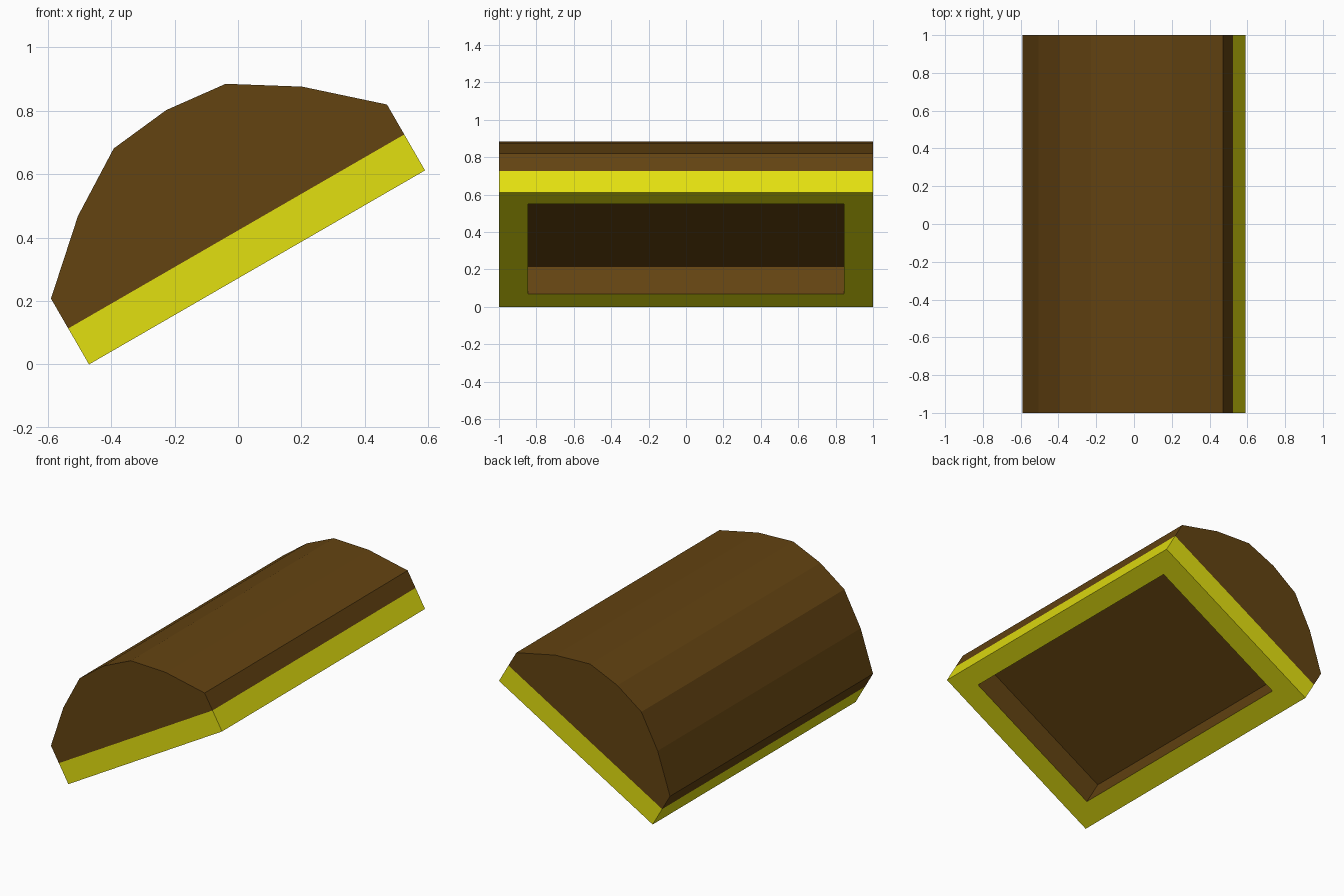
import bpy, bmesh, math
from mathutils import Matrix, Vector

if "Cube" in bpy.data.objects:
    bpy.data.objects.remove(bpy.data.objects["Cube"])

W = 1.224            # depth of the lid along its sloped base
BAND = 0.131         # height of the yellow band
CAVITY = 0.167       # depth of the hollow underneath
TILT = math.radians(30)


def material(name, rgb):
    m = bpy.data.materials.new(name)
    m.diffuse_color = (*rgb, 1)
    m.use_nodes = True
    m.node_tree.nodes["Principled BSDF"].inputs["Base Color"].default_value = m.diffuse_color
    return m


wood = material("brown wood", (0.125, 0.056, 0.0056))
gold = material("yellow trim", (0.768, 0.745, 0.005))

# Half-barrel profile: symmetric arch over a flat base
rise = [0.24, 0.423, 0.551, 0.573, 0.551, 0.423, 0.24]
profile = [(0, 0)] + [(W * i / 6, h) for i, h in enumerate(rise)] + [(W, 0)]

bm = bmesh.new()
face = bm.faces.new([bm.verts.new((u, -1, h)) for u, h in profile])
ext = bmesh.ops.extrude_face_region(bm, geom=[face])
bmesh.ops.translate(bm, vec=(0, 2, 0),
                    verts=[g for g in ext["geom"] if isinstance(g, bmesh.types.BMVert)])
if not any(f.calc_center_median().y < -0.99 for f in bm.faces):
    bm.faces.new([v for v in bm.verts if v.co.y < -0.99])
bmesh.ops.recalc_face_normals(bm, faces=bm.faces)

# Yellow band around the bottom edge
bmesh.ops.bisect_plane(bm, geom=bm.verts[:] + bm.edges[:] + bm.faces[:],
                       plane_co=(0, 0, BAND), plane_no=(0, 0, 1))
for f in bm.faces:
    f.material_index = 1 if f.calc_center_median().z < BAND else 0

# Rim and hollow underside
base = min(bm.faces, key=lambda f: f.calc_center_median().z)
bmesh.ops.inset_region(bm, faces=[base], thickness=0.1)
for v in base.verts:
    v.co.x = 0.14 if v.co.x < W / 2 else W - 0.124
    v.co.y = math.copysign(0.845, v.co.y)
ext = bmesh.ops.extrude_discrete_faces(bm, faces=[base])
ceiling = ext["faces"][0]
for v in ceiling.verts:
    v.co.z = CAVITY
ceiling.material_index = 0
for e in ceiling.edges:
    for f in e.link_faces:
        f.material_index = 0

# Tilt the open lid so its hinge edge rests on the ground
bm.transform(Matrix.Translation(Vector((-0.47, 0, 0))) @ Matrix.Rotation(-TILT, 4, 'Y'))
bmesh.ops.recalc_face_normals(bm, faces=bm.faces)

mesh = bpy.data.meshes.new("chest_lid")
bm.to_mesh(mesh)
bm.free()
mesh.materials.append(wood)
mesh.materials.append(gold)
bpy.context.collection.objects.link(bpy.data.objects.new("chest_lid", mesh))
